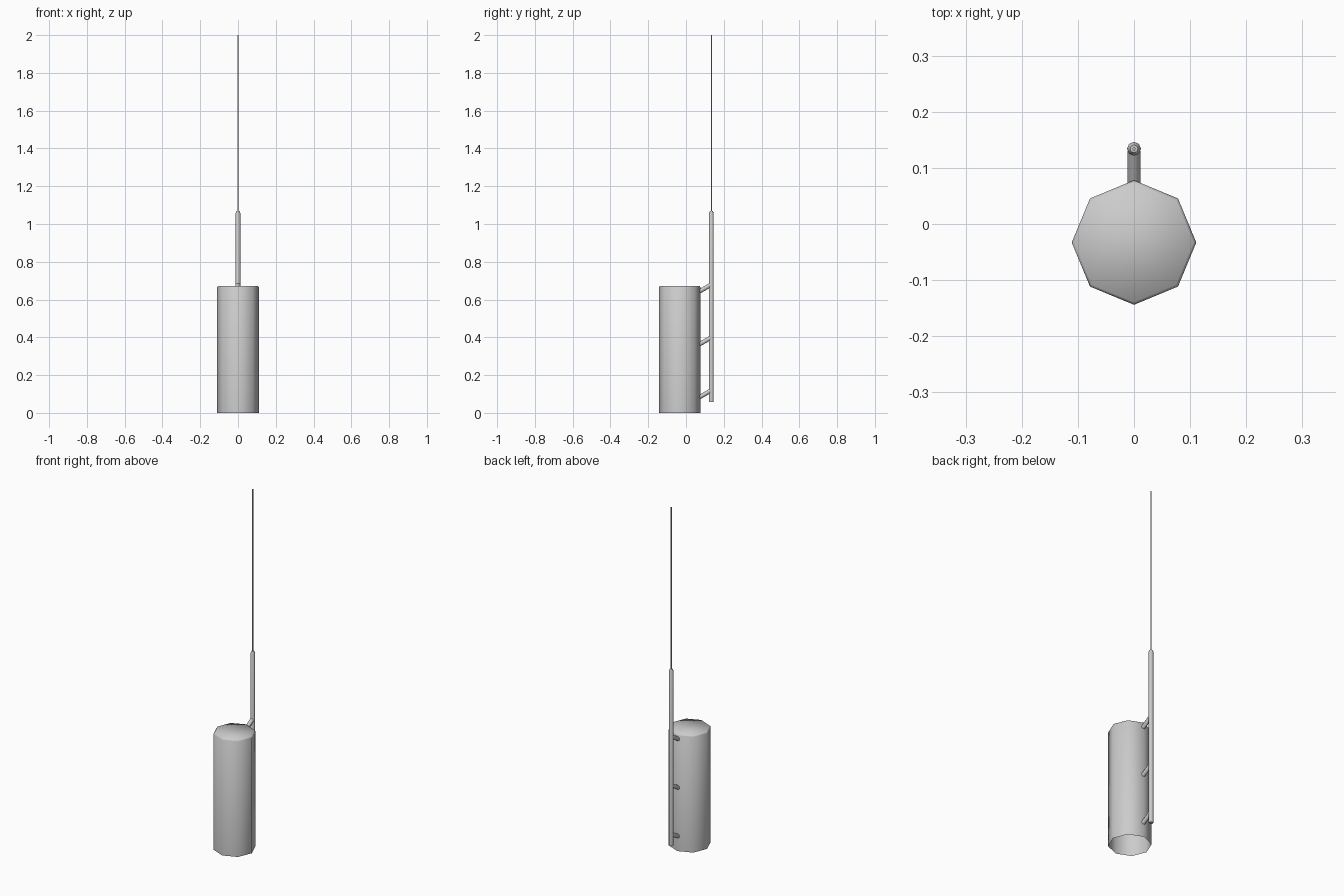
import bpy, bmesh, math
from mathutils import Vector

if "Cube" in bpy.data.objects:
    bpy.data.objects.remove(bpy.data.objects["Cube"])


def lathe(name, profile, y, sides=8, cap_bottom=True, cap_top=True):
    """Revolve (radius, z) points about a vertical axis at x=0, y."""
    bm = bmesh.new()
    rings = []
    for r, z in profile:
        rings.append([bm.verts.new((r * math.cos(2 * math.pi * i / sides),
                                    y + r * math.sin(2 * math.pi * i / sides), z))
                      for i in range(sides)])
    for a, b in zip(rings, rings[1:]):
        for i in range(sides):
            j = (i + 1) % sides
            bm.faces.new((a[i], a[j], b[j], b[i]))
    if cap_bottom:
        bm.faces.new(rings[0][::-1])
    if cap_top:
        bm.faces.new(rings[-1])
    return finish(name, bm)


def finish(name, bm):
    mesh = bpy.data.meshes.new(name)
    bm.to_mesh(mesh)
    bm.free()
    ob = bpy.data.objects.new(name, mesh)
    bpy.context.collection.objects.link(ob)
    bpy.ops.object.select_all(action='DESELECT')
    ob.select_set(True)
    bpy.context.view_layer.objects.active = ob
    bpy.ops.object.shade_smooth_by_angle(angle=math.radians(60))
    return ob


def strut(name, start, end, radius):
    a, b = Vector(start), Vector(end)
    bm = bmesh.new()
    bmesh.ops.create_cone(bm, cap_ends=True, segments=8, radius1=radius,
                          radius2=radius, depth=(b - a).length)
    ob = finish(name, bm)
    ob.location = (a + b) / 2
    ob.rotation_euler = (b - a).to_track_quat('Z', 'Y').to_euler()
    return ob


# Octagonal canister, open underneath, softened top rim
lathe("canister", [(0.111, 0), (0.111, 0.664), (0.106, 0.671)], -0.033,
      cap_bottom=False)

# Antenna base rod with tapered tip
ROD_Y = 0.134
lathe("antenna_rod", [(0.0125, 0.057), (0.0125, 1.058), (0.007, 1.07)], ROD_Y)

# Thin whip
lathe("antenna_whip", [(0.003, 1.06), (0.003, 2.0)], ROD_Y, sides=6)

# Slanted brackets joining rod to canister
for i in range(3):
    z = 0.078 + 0.28 * i
    strut(f"bracket_{i + 1}", (0, 0.062, z), (0, 0.13, z + 0.039), 0.0115)
